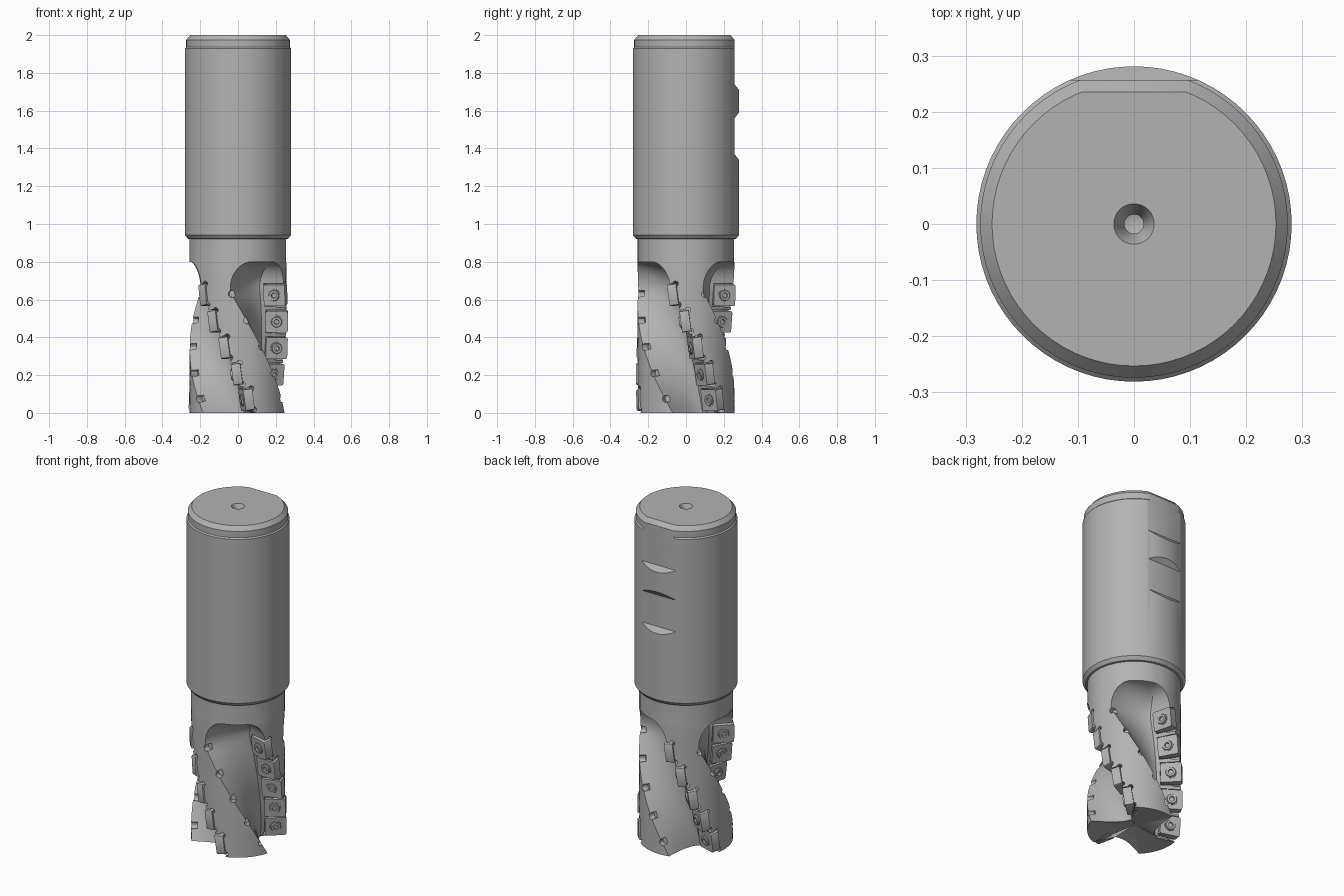
import bpy, bmesh, math
from math import sin, cos, radians, pi
from mathutils import Matrix, Vector

if "Cube" in bpy.data.objects:
    bpy.data.objects.remove(bpy.data.objects["Cube"])

steel = bpy.data.materials.new("steel_grey")
steel.diffuse_color = (0.45, 0.45, 0.45, 1)
steel.use_nodes = True
steel.node_tree.nodes["Principled BSDF"].inputs["Base Color"].default_value = steel.diffuse_color

R = 0.256                                  # cutting body radius
HEIGHTS = [0.07, 0.205, 0.345, 0.485, 0.625]   # insert stations


def finish(bm, name, smooth=True):
    bmesh.ops.recalc_face_normals(bm, faces=bm.faces[:])
    me = bpy.data.meshes.new(name)
    bm.to_mesh(me)
    bm.free()
    me.materials.append(steel)
    ob = bpy.data.objects.new(name, me)
    bpy.context.collection.objects.link(ob)
    if smooth:
        smooth_sharp(ob)
    return ob


def smooth_sharp(ob):
    bpy.ops.object.select_all(action='DESELECT')
    ob.select_set(True)
    bpy.context.view_layer.objects.active = ob
    bpy.ops.object.shade_smooth_by_angle(angle=radians(30))


def loft(bm, rings, bottom, top):
    """Skin equal-length rings and close both ends with a fan to a centre point."""
    vs = [[bm.verts.new(p) for p in ring] for ring in rings]
    n = len(vs[0])
    for a, b in zip(vs, vs[1:]):
        for i in range(n):
            j = (i + 1) % n
            bm.faces.new((a[i], a[j], b[j], b[i]))
    for ring, c in ((vs[0], bottom), (vs[-1], top)):
        v = bm.verts.new(c)
        for i in range(n):
            bm.faces.new((ring[i], ring[(i + 1) % n], v))


def lathe(bm, profile, n, bottom, top, m=Matrix()):
    rings = [[m @ Vector((r * cos(2 * pi * i / n), r * sin(2 * pi * i / n), z))
              for i in range(n)] for r, z in profile]
    loft(bm, rings, m @ Vector((0, 0, bottom)), m @ Vector((0, 0, top)))


def box(bm, lo, hi, m):
    size = Matrix.Diagonal([h - l for l, h in zip(lo, hi)] + [1])
    mid = Matrix.Translation([(l + h) / 2 for l, h in zip(lo, hi)])
    return bmesh.ops.create_cube(bm, size=1, matrix=m @ mid @ size)


def cut(target, cutter):
    mod = target.modifiers.new("cut", 'BOOLEAN')
    mod.operation, mod.solver, mod.use_self = 'DIFFERENCE', 'EXACT', True
    mod.object = cutter
    bpy.context.view_layer.objects.active = target
    bpy.ops.object.modifier_apply(modifier=mod.name)
    bpy.data.objects.remove(cutter)
    smooth_sharp(target)


# ---- shank with stepped, chamfered end and centre drill hole
bm = bmesh.new()
lathe(bm, [(0.258, 0.92), (0.266, 0.922), (0.281, 0.942), (0.281, 1.93), (0.274, 1.937),
           (0.274, 1.975), (0.253, 2.0), (0.036, 2.0), (0.017, 1.965), (0.017, 1.93)],
      72, 0.92, 1.925)
shank = finish(bm, "shank", False)

# clamping flats on the back of the shank
bm = bmesh.new()
flats = [[(0.257, 1.74), (0.257, 1.975), (0.235, 2.0), (0.22, 2.017), (0.3, 2.017), (0.3, 1.685)],
         [(0.257, 1.37), (0.257, 1.56), (0.3, 1.615), (0.3, 1.315)]]
for prof in flats:
    f = bm.faces.new([bm.verts.new((-0.3, y, z)) for y, z in prof])
    ext = bmesh.ops.extrude_face_region(bm, geom=[f])
    bmesh.ops.translate(bm, vec=(0.6, 0, 0),
                        verts=[g for g in ext["geom"] if isinstance(g, bmesh.types.BMVert)])
cut(shank, finish(bm, "flat_cutter", False))


# ---- fluted body
def wall_angle(z):
    return 50 - 105 * min(z, 0.66)


def trail_angle(z):
    return -16 - 130 * min(z, 0.64)


def polar(r, deg):
    return Vector((r * cos(radians(deg)), r * sin(radians(deg))))


def section(z):
    w, t = wall_angle(z), trail_angle(z)
    fade = math.sqrt(max(0, 1 - (max(0, z - 0.66) / 0.14) ** 2))
    c, half = (w + t) / 2, (w - t) / 2 * (0.35 + 0.65 * fade)
    w, t = c + half, c - half
    # scooped floor, then a steep wall carrying the inserts
    p0, p1, p2 = polar(R, t), polar(0.095, c - 4), polar(0.125, w - 5)
    pts = [p0 * (1 - s) ** 2 + p1 * 2 * s * (1 - s) + p2 * s * s
           for s in [i / 12 for i in range(13)]]
    pts += [p2.lerp(polar(R, w), s) for s in (0.33, 0.67)]
    pts = [p.normalized() * (R + (p.length - R) * fade) for p in pts]
    pts += [polar(R, w + (t + 120 - w) * i / 9) for i in range(9)]
    ring = []
    for k in range(3):
        rot = Matrix.Rotation(k * 2 * pi / 3, 2)
        ring += [(*(rot @ p), z) for p in pts]
    return ring


levels = [0.66 * i / 22 for i in range(23)]
levels += [0.66 + 0.14 * sin(pi / 2 * i / 9) for i in range(1, 10)] + [0.93]
bm = bmesh.new()
loft(bm, [section(z) for z in levels], (0, 0, 0.035), (0, 0, 0.93))
body = finish(bm, "fluted_body", False)


# ---- insert pockets, corner reliefs and coolant holes
def station(k, z, radius=0.0):
    """Local frame: x outwards, y around, z along the tilted insert."""
    return (Matrix.Rotation(radians(wall_angle(z) + 120 * k), 4, 'Z')
            @ Matrix.Translation((radius, 0, z)) @ Matrix.Rotation(radians(8), 4, 'X'))


bm = bmesh.new()
for k in range(3):
    for z in HEIGHTS:
        m = station(k, z)
        box(bm, (0.145, -0.07, -0.062), (0.3, 0.026, 0.062), m)
        for s in (-1, 1):
            bmesh.ops.create_cone(
                bm, cap_ends=True, segments=12, radius1=0.015, radius2=0.015, depth=0.16,
                matrix=m @ Matrix.Translation((0.231, 0.022, s * 0.056))
                @ Matrix.Rotation(pi / 2, 4, 'Y'))
        hole = (Matrix.Rotation(radians(trail_angle(z) + 120 * k), 4, 'Z')
                @ Matrix.Translation((0.25, 0, z + 0.005)) @ Matrix.Rotation(pi / 2, 4, 'Y'))
        bmesh.ops.create_cone(bm, cap_ends=True, segments=12, radius1=0.019,
                              radius2=0.019, depth=0.06, matrix=hole)
cut(body, finish(bm, "pocket_cutter", False))

# ---- cutting inserts and their screws
bm = bmesh.new()
screws = bmesh.new()
for k in range(3):
    for z in HEIGHTS:
        m = station(k, z)
        new = box(bm, (0.147, -0.024, -0.057), (0.264, 0.0255, 0.057), m)
        edges = {e for v in new["verts"] for e in v.link_edges}
        around = (m.to_3x3() @ Vector((0, 1, 0)))
        corner = [e for e in edges
                  if abs((e.verts[0].co - e.verts[1].co).normalized().dot(around)) > 0.9]
        bmesh.ops.bevel(bm, geom=corner, offset=0.009, segments=2, profile=0.5,
                        affect='EDGES')
        face = m @ Matrix.Translation((0.205, -0.024, 0)) @ Matrix.Rotation(pi / 2, 4, 'X')
        lathe(screws, [(0.034, -0.004), (0.034, 0.003), (0.029, 0.003), (0.026, 0.009),
                       (0.014, 0.009), (0.012, 0.001)], 20, -0.004, 0.001, face)
finish(bm, "cutting_inserts")
finish(screws, "insert_screws")
